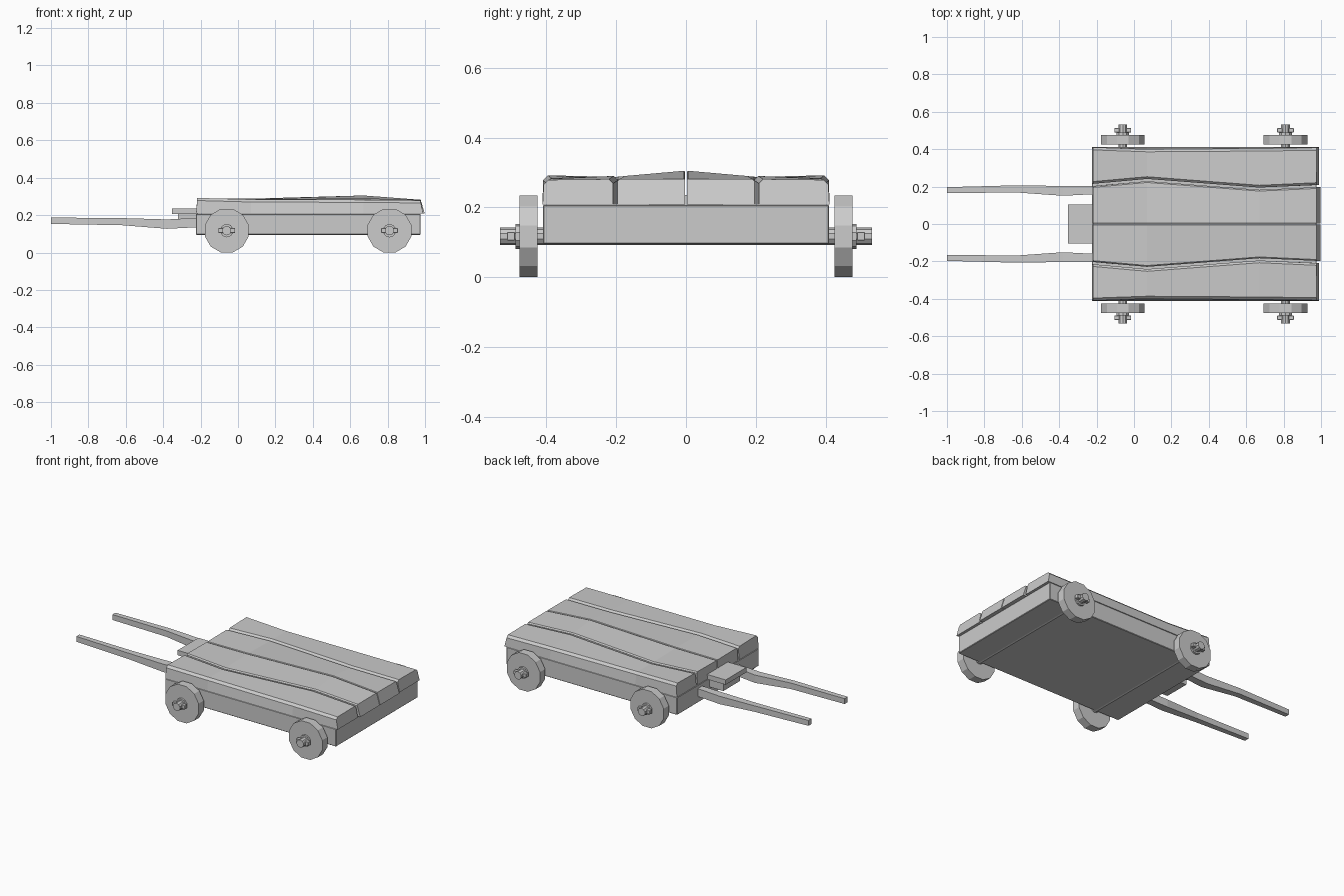
import bpy, bmesh, math

if "Cube" in bpy.data.objects:
    bpy.data.objects.remove(bpy.data.objects["Cube"])


def mesh_object(name, bm):
    bmesh.ops.recalc_face_normals(bm, faces=bm.faces)
    me = bpy.data.meshes.new(name)
    bm.to_mesh(me)
    bm.free()
    ob = bpy.data.objects.new(name, me)
    bpy.context.collection.objects.link(ob)
    return ob


def loft(name, rings):
    """Skin a row of matching cross-sections and cap the ends."""
    bm = bmesh.new()
    vs = [[bm.verts.new(p) for p in r] for r in rings]
    n = len(rings[0])
    for a, b in zip(vs, vs[1:]):
        for i in range(n):
            j = (i + 1) % n
            bm.faces.new((a[i], a[j], b[j], b[i]))
    bm.faces.new(vs[0])
    bm.faces.new(vs[-1])
    return mesh_object(name, bm)


def box(name, x, y, z, bevel=0.0):
    ring = lambda px: [(px, y[0], z[0]), (px, y[1], z[0]), (px, y[1], z[1]), (px, y[0], z[1])]
    ob = loft(name, [ring(x[0]), ring(x[1])])
    if bevel:
        m = ob.modifiers.new("bevel", "BEVEL")
        m.width, m.segments = bevel, 1
    return ob


def disc(name, x, z, y0, y1, r, n):
    ring = lambda y: [(x + r * math.cos((i + .5) * math.tau / n), y,
                       z + r * math.sin((i + .5) * math.tau / n)) for i in range(n)]
    return loft(name, [ring(y0), ring(y1)])


# Cart body
box("body", (-0.225, 0.977), (-0.41, 0.41), (0.095, 0.207), 0.003)

# Deck planks: x, bottom x, seam y, outer y, z at centre, at seam, at outer edge
stations = [(-0.218, -0.224, 0.209, 0.410, 0.286, 0.288, 0.292),
            (0.07, 0.07, 0.235, 0.400, 0.288, 0.284, 0.284),
            (0.67, 0.67, 0.189, 0.404, 0.305, 0.290, 0.282),
            (0.977, 0.990, 0.203, 0.408, 0.282, 0.281, 0.279)]


def plank(name, sections, side):
    rings = []
    for x, xb, a, b, za, zb, ca, cb, bot_b in sections:
        pts = [(xb, a, 0.208), (xb, bot_b, 0.208), (x, b, zb - cb),
               (x, b - cb, zb), (x, a + ca, za), (x, a, za - ca)]
        rings.append([(px, side * py, pz) for px, py, pz in pts])
    loft(name, rings)


for side, tag in ((-1, "front"), (1, "back")):
    plank("inner_plank_" + tag,
          [(x, xb + (0.008 if xb > 0.9 else 0), 0.003, s - 0.006, zc, zs, 0.003, 0.007, s - 0.006)
           for x, xb, s, o, zc, zs, zo in stations], side)
    plank("outer_plank_" + tag,
          [(x, xb, s + 0.006, o, zs, zo, 0.012, 0.014, 0.411)
           for x, xb, s, o, zc, zs, zo in stations], side)

    # Pull shafts: x, y range, z range
    shaft = [(-1.0, 0.166, 0.197, 0.153, 0.187), (-0.62, 0.168, 0.207, 0.146, 0.184),
             (-0.38, 0.151, 0.203, 0.127, 0.177), (-0.2, 0.160, 0.203, 0.136, 0.186)]
    loft("shaft_" + tag, [[(x, side * a, c), (x, side * b, c), (x, side * b, d), (x, side * a, d)]
                          for x, a, b, c, d in shaft])

# Front step with its support
box("step_board", (-0.352, -0.215), (-0.104, 0.104), (0.205, 0.236))
box("step_support", (-0.322, -0.215), (-0.085, 0.085), (0.15, 0.205))

# Axles, wheels, washers and lock pins
for x, pos in ((-0.06, "fore"), (0.81, "rear")):
    disc("axle_" + pos, x, 0.117, -0.533, 0.533, 0.025, 10)
    for side, tag in ((-1, "front"), (1, "back")):
        disc(f"wheel_{pos}_{tag}", x, 0.117, side * 0.425, side * 0.477, 0.121, 12)
        disc(f"washer_{pos}_{tag}", x, 0.117, side * 0.477, side * 0.489, 0.036, 10)
        ys = sorted((side * 0.490, side * 0.513))
        box(f"pin_{pos}_{tag}", (x - 0.045, x + 0.045), ys, (0.105, 0.130), 0.002)
